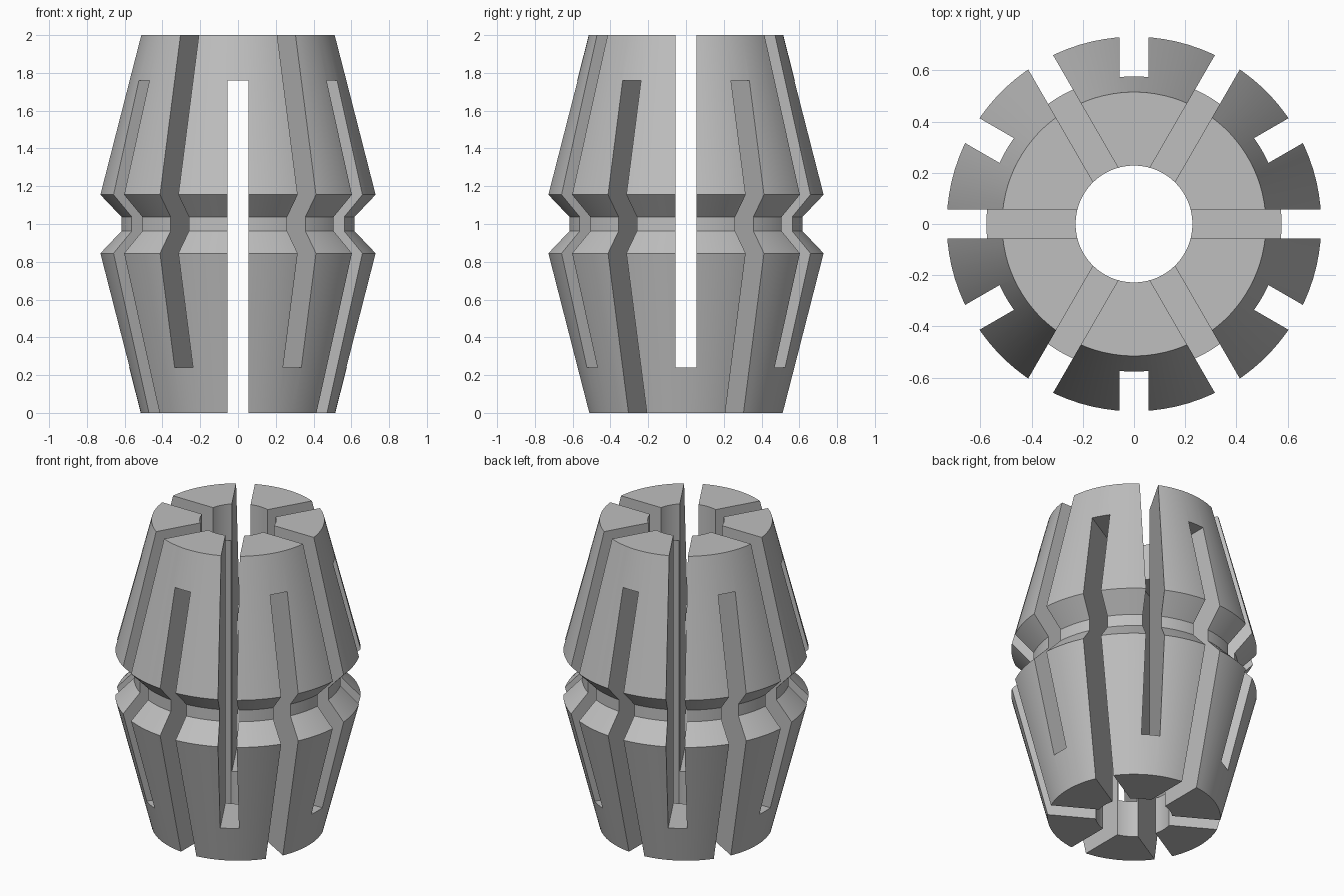
import bpy
import bmesh
from math import cos, sin, pi, radians
from mathutils import Matrix

if "Cube" in bpy.data.objects:
    bpy.data.objects.remove(bpy.data.objects["Cube"], do_unlink=True)

SEGMENTS = 96
BORE = 0.228
SLOT_WIDTH = 0.112
SLOT_END = 0.24      # height of solid web left at the closed end of a slot
HEIGHT = 2.0

steel = bpy.data.materials.new("steel grey")
steel.use_nodes = True
colour = (0.52, 0.52, 0.52, 1)
steel.diffuse_color = colour
steel.node_tree.nodes["Principled BSDF"].inputs["Base Color"].default_value = colour


def make_object(name, bm):
    bmesh.ops.recalc_face_normals(bm, faces=bm.faces)
    mesh = bpy.data.meshes.new(name)
    bm.to_mesh(mesh)
    bm.free()
    mesh.materials.append(steel)
    obj = bpy.data.objects.new(name, mesh)
    bpy.context.collection.objects.link(obj)
    return obj


# Double-tapered body: lower half profile mirrored about mid height
lower = [(BORE, 0), (0.515, 0), (0.731, 0.845), (0.62, 0.962)]
profile = lower + [(r, HEIGHT - z) for r, z in reversed(lower)]
bm = bmesh.new()
rings = []
for i in range(SEGMENTS):
    a = 2 * pi * (i + 0.5) / SEGMENTS
    rings.append([bm.verts.new((r * cos(a), r * sin(a), z)) for r, z in profile])
for i, ring in enumerate(rings):
    following = rings[(i + 1) % SEGMENTS]
    for j in range(len(profile)):
        k = (j + 1) % len(profile)
        bm.faces.new((ring[j], following[j], following[k], ring[k]))
body = make_object("collet_body", bm)

# Twelve radial slots, open alternately at the top and the bottom
bm = bmesh.new()
inner, outer = 0.21, 0.9
for i in range(12):
    z0, z1 = (SLOT_END, HEIGHT + 0.1) if i % 2 == 0 else (-0.1, HEIGHT - SLOT_END)
    place = (Matrix.Rotation(radians(30 * i), 4, 'Z')
             @ Matrix.Translation(((inner + outer) / 2, 0, (z0 + z1) / 2))
             @ Matrix.Diagonal((outer - inner, SLOT_WIDTH, z1 - z0, 1)))
    bmesh.ops.create_cube(bm, size=1, matrix=place)
cutter = make_object("slot_cutter", bm)
cutter.hide_render = True

bpy.ops.object.select_all(action='DESELECT')
bpy.context.view_layer.objects.active = body
body.select_set(True)
cut = body.modifiers.new("slots", 'BOOLEAN')
cut.operation = 'DIFFERENCE'
cut.solver = 'EXACT'
cut.object = cutter
bpy.ops.object.modifier_apply(modifier=cut.name)
bpy.data.objects.remove(cutter, do_unlink=True)

# Smooth curved walls, crisp machined edges
bpy.ops.object.shade_smooth_by_angle(angle=radians(20))
